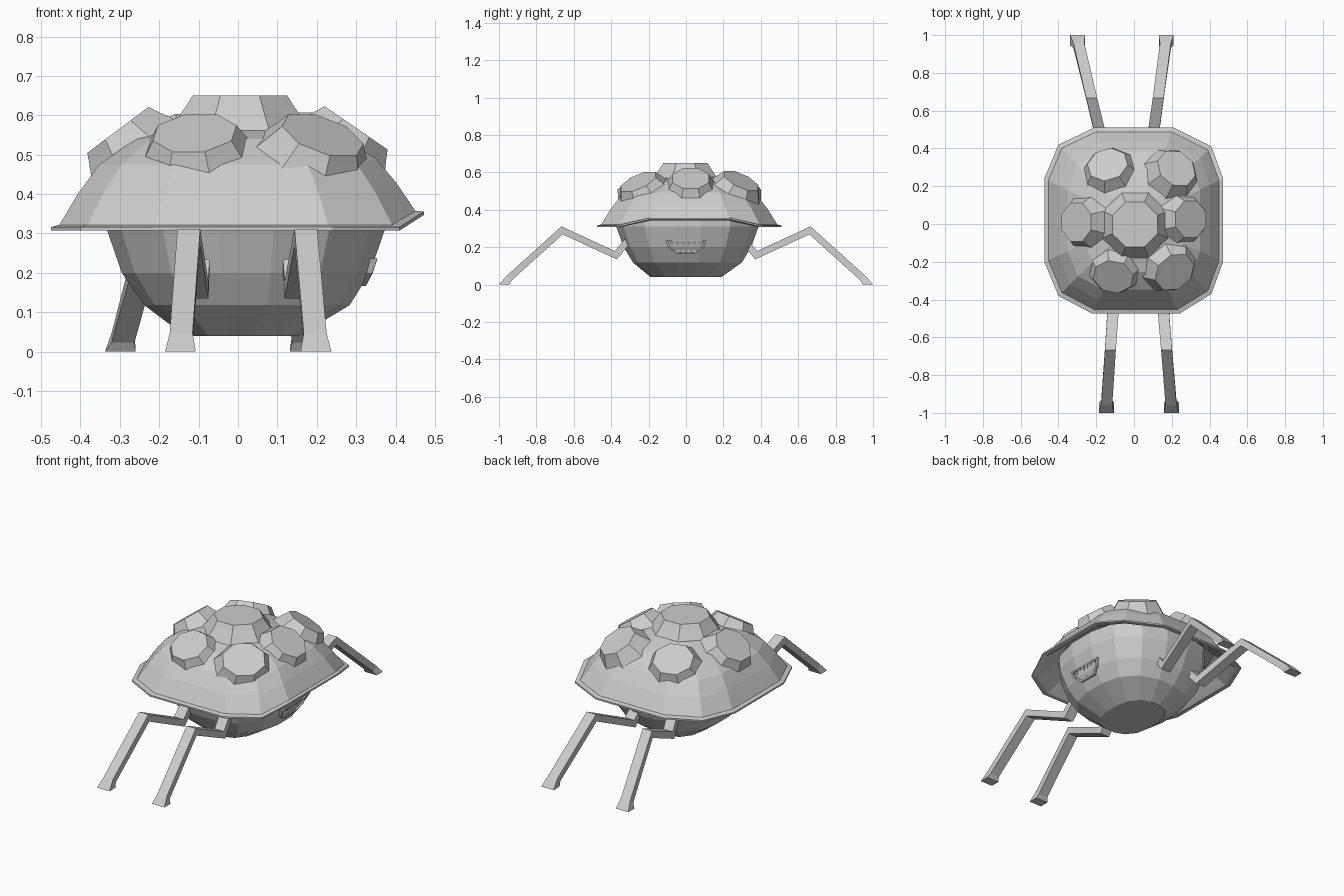
import bpy, bmesh, math
from mathutils import Vector

if "Cube" in bpy.data.objects:
    bpy.data.objects.remove(bpy.data.objects["Cube"])


def make(name, verts, faces):
    me = bpy.data.meshes.new(name)
    me.from_pydata([tuple(v) for v in verts], [], faces)
    bm = bmesh.new()
    bm.from_mesh(me)
    bmesh.ops.remove_doubles(bm, verts=bm.verts, dist=1e-5)
    bmesh.ops.recalc_face_normals(bm, faces=bm.faces)
    bm.to_mesh(me)
    bm.free()
    ob = bpy.data.objects.new(name, me)
    bpy.context.collection.objects.link(ob)
    return ob


def loft(name, rings, cap_start=True, cap_end=True, closed=False):
    """Skin equal-length rings of points with quads."""
    n, m = len(rings[0]), len(rings)
    verts = [p for r in rings for p in r]
    faces = []
    for i in range(m if closed else m - 1):
        a, b = i * n, ((i + 1) % m) * n
        faces += [(a + k, a + (k + 1) % n, b + (k + 1) % n, b + k) for k in range(n)]
    if not closed:
        if cap_start:
            faces.append(tuple(range(n)))
        if cap_end:
            faces.append(tuple(range((m - 1) * n, m * n)))
    return make(name, verts, faces)


# Shell: twelve-sided rim outline, raised over the mouth side (+x)
RIM = [(-.21, .51), (.21, .51), (.41, .41), (.472, .24), (.472, -.2), (.41, -.37),
       (.24, -.475), (-.22, -.475), (-.4, -.38), (-.475, -.2), (-.475, .24), (-.4, .42)]


def rim_ring(s, z):
    return [(x * s, .015 + (y - .015) * s, z + (.04 * s ** 3 if x > .45 else 0))
            for x, y in RIM]


loft("shell", [rim_ring(s, z) for s, z in
               [(.74, .40), (.94, .312), (.955, .307), (1, .307), (1, .316), (.955, .322),
                (.85, .405), (.74, .475), (.55, .54), (.3, .575)]])


# Raised plates on the shell: tilted octagonal frustums
def plate(name, c, n, ru, rv, depth=.11, flare=1.6):
    c, n = Vector(c), Vector(n).normalized()
    v = Vector((-n.y, n.x, 0))
    v = v.normalized() if v.length > .05 else Vector((0, 1, 0))
    u = v.cross(n)

    def ring(f, d):
        return [c - n * d + u * ru * f * math.cos(a) + v * rv * f * math.sin(a)
                for a in [math.pi / 8 + k * math.pi / 4 for k in range(8)]]
    loft(name, [ring(flare, depth), ring(1.13, .025), ring(1, 0)])


plate("plate_centre", (.005, -.003, .65), (0, 0, 1), .13, .128, .09, 1.5)
plate("plate_left", (-.305, .01, .563), (-.6, 0, .8), .105, .11)
plate("plate_right", (.3, .025, .568), (.55, 0, .8), .105, .105)
plate("plate_front_left", (-.11, -.28, .555), (-.1, -.5, .85), .1, .11)
plate("plate_front_right", (.215, -.255, .55), (.35, -.42, .85), .105, .115)
plate("plate_back_left", (-.14, .315, .555), (-.15, .5, .85), .1, .11)
plate("plate_back_right", (.225, .295, .555), (.35, .42, .85), .105, .11)


# Body: faceted bowl, sixteen sides, squarish cross-section
def body_ring(z, x0, x1, y0, y1):
    pts = []
    for k in range(16):
        a = math.pi / 16 + k * math.pi / 8
        c, s = math.cos(a), math.sin(a)
        r = (abs(c) ** 2.6 + abs(s) ** 2.6) ** (-1 / 2.6)
        pts.append(((x0 + x1) / 2 + (x1 - x0) / 2 * c * r,
                    (y0 + y1) / 2 + (y1 - y0) / 2 * s * r, z))
    return pts


loft("body", [body_ring(*p) for p in
              [(.04, -.135, .155, -.19, .19), (.118, -.24, .285, -.285, .3),
               (.2, -.297, .337, -.335, .35), (.31, -.335, .375, -.375, .39),
               (.40, -.34, .375, -.38, .39)]])


# Mouth: lip ring and teeth lying on the body's +x side
def surf(y, z, out):
    return Vector((.335 + (z - .2) * (.36 if z > .2 else .59) - .35 * y * y + out, y, z))


LIP = [(-.11, .237), (.11, .237), (.097, .2), (.055, .166), (-.055, .166), (-.097, .2)]


def lip_ring(f, out):
    return [surf(y * f, .205 + (z - .205) * (f - .12 if f < 1 else 1), out) for y, z in LIP]


loft("mouth_lip", [lip_ring(1, -.03), lip_ring(1, .01), lip_ring(.88, .01), lip_ring(.88, -.03)],
     closed=True)


def tooth(name, y, z, tip):
    w = .011
    base = [surf(y - w, z, -.012), surf(y + w, z, -.012), surf(y + w, z, .006), surf(y - w, z, .006)]
    make(name, base + [surf(y, tip, -.002)],
         [(0, 1, 2, 3), (0, 1, 4), (1, 2, 4), (2, 3, 4), (3, 0, 4)])


for i in range(6):
    tooth("upper_tooth_%d" % i, -.075 + .03 * i, .23, .205)
for i in range(4):
    tooth("lower_tooth_%d" % i, -.045 + .03 * i, .172, .193)


# Legs: flat bars with a hip kink, a raised knee and a flared foot
def leg(name, sy, x_hip, x_foot):
    path = [(.29, .26), (.375, .157), (.663, .29), (.945, .035), (.973, 0)]
    width = [.03, .03, .029, .029, .039]
    t = .018
    rings = []
    for i, (y, z) in enumerate(path):
        p = Vector((y, z))
        d0 = (p - Vector(path[max(i - 1, 0)])) if i else Vector(path[1]) - p
        d1 = (Vector(path[i + 1]) - p) if i < len(path) - 1 else d0
        n0 = Vector((-d0.y, d0.x)).normalized()
        n1 = Vector((-d1.y, d1.x)).normalized()
        m = (n0 + n1).normalized()
        m = m * (t / max(m.dot(n0), .5))
        if i == len(path) - 1:
            m = Vector((.027, 0))
        x = x_hip + (x_foot - x_hip) * (y - .37) / .6
        w = width[i]
        rings.append([(x + sx * w, sy * (y + k * m.x), z + k * m.y)
                      for sx, k in ((-1, -1), (1, -1), (1, 1), (-1, 1))])
    loft(name, rings)


leg("front_left_leg", -1, -.105, -.146)
leg("front_right_leg", -1, .148, .198)
leg("back_left_leg", 1, -.153, -.298)
leg("back_right_leg", 1, .088, .17)
